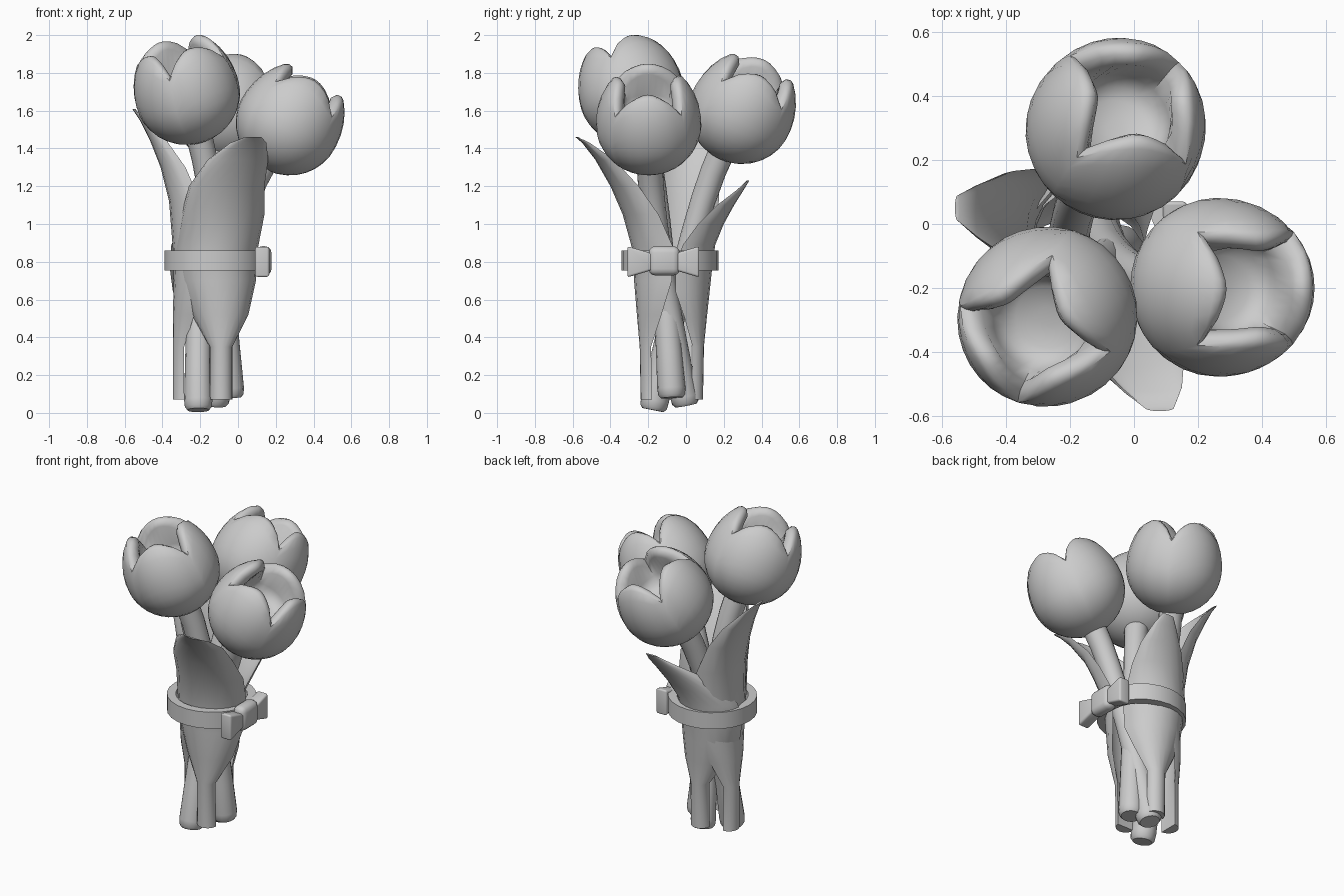
import bpy, bmesh
from math import sin, cos, pi, radians
from mathutils import Vector

if "Cube" in bpy.data.objects:
    bpy.data.objects.remove(bpy.data.objects["Cube"])


def finish(name, bm, angle=40):
    bmesh.ops.recalc_face_normals(bm, faces=bm.faces)
    me = bpy.data.meshes.new(name)
    bm.to_mesh(me)
    bm.free()
    ob = bpy.data.objects.new(name, me)
    bpy.context.collection.objects.link(ob)
    bpy.ops.object.select_all(action='DESELECT')
    ob.select_set(True)
    bpy.context.view_layer.objects.active = ob
    bpy.ops.object.shade_smooth_by_angle(angle=radians(angle))
    return ob


def loft(bm, rings, cap_start=True, cap_end=True):
    vs = [[bm.verts.new(p) for p in r] for r in rings]
    n = len(vs[0])
    for a, b in zip(vs, vs[1:]):
        for i in range(n):
            j = (i + 1) % n
            bm.faces.new((a[i], a[j], b[j], b[i]))
    if cap_start:
        bm.faces.new(vs[0])
    if cap_end:
        bm.faces.new(vs[-1])


# tulip head: egg-shaped cup with a four-lobed rim and an inner hollow
def head(name, centre, axis, notch):
    rot = Vector((0, 0, 1)).rotation_difference(axis)
    n, rows = 32, 12
    us = [2 * pi * i / n + radians(notch) for i in range(n)]
    lobes = [abs(sin(2 * (u - radians(notch)))) ** 0.65 for u in us]
    rings = []

    def ring(f):
        pts = []
        for u, l in zip(us, lobes):
            r, z = f(l)
            pts.append(rot @ Vector((r * cos(u), r * sin(u), z)) + centre)
        rings.append(pts)

    def outer(l, t):
        th = radians(8 + t * (109 + 22 * l))
        return 0.28 * sin(th), -(0.27 if th < pi / 2 else 0.345) * cos(th)

    for k in range(rows + 1):
        ring(lambda l: outer(l, k / rows))
    # rounded lip, then the inner wall down to a floor
    for drop, shrink in ((-0.012, 0.02), (-0.008, 0.045), (0.025, 0.065)):
        ring(lambda l: (outer(l, 1)[0] - shrink, outer(l, 1)[1] - drop))
    for r, z in ((0.155, 0.085), (0.135, 0.04), (0.10, 0.015), (0.03, 0.005)):
        ring(lambda l: (r, z))
    bm = bmesh.new()
    loft(bm, rings)
    finish(name, bm, 50)


# stem: bent tube with a slightly flared, rounded foot
def stem(name, foot, centre, axis):
    top = centre - axis * 0.23
    mid = top - axis * 0.38
    foot = Vector(foot)
    rings = []
    for t, r in ((0, .058), (.008, .071), (.025, .075), (.12, .070), (.25, .066),
                 (.4, .065), (.55, .065), (.7, .066), (.85, .068), (1, .07)):
        p = foot * (1 - t) ** 2 + mid * (2 * t * (1 - t)) + top * t * t
        d = ((mid - foot) * (1 - t) + (top - mid) * t).normalized()
        q = Vector((0, 0, 1)).rotation_difference(d)
        rings.append([p + q @ Vector((r * cos(a * pi / 8), r * sin(a * pi / 8), 0))
                      for a in range(16)])
    bm = bmesh.new()
    loft(bm, rings)
    finish(name, bm, 50)


flowers = (
    ("left", (-.268, -.287, 1.69), (-.26, -.26, .93), 75, (-.04, -.075, .08)),
    ("right", (.265, -.198, 1.53), (.53, -.02, .85), 45, (-.12, 0, .04)),
    ("back", (-.06, .29, 1.59), (.26, .42, .86), 45, (-.21, -.175, .015)),
)
for label, c, ax, notch, foot in flowers:
    c, ax = Vector(c), Vector(ax).normalized()
    head("tulip_head_" + label, c, ax, notch)
    stem("stem_" + label, foot, c, ax)

# leaf cross-sections from foot to tip: half width, curl depth, thickness
SECTION = ((.06, .06, .06), (.06, .06, .06), (.15, .13, .04), (.205, .2, .03),
           (.22, .22, .03), (.22, .19, .03), (.20, .15, .03), (.16, .10, .03),
           (.095, .04, .025), (.045, .01, .015))


def leaf(name, out, side, path, scale=1.0):
    out, side = Vector(out), Vector(side)
    rings = []
    for k, ((s, o, z), (w, d, th)) in enumerate(zip(path, SECTION)):
        f = scale if k > 1 else 1
        w, d = w * f, d * f
        angs = [(-1 + i / 5) * pi / 2 for i in range(11)]
        arc = [(s + w * sin(a), o - d * (1 - cos(a))) for a in angs]
        back = [(s + w * sin(a) * (1 - .1 * cos(a)), o - d * (1 - cos(a)) - th * cos(a))
                for a in angs[-2:0:-1]]
        rings.append([side * p + out * q + Vector((0, 0, z)) for p, q in arc + back])
    bm = bmesh.new()
    loft(bm, rings)
    finish(name, bm, 50)


leaf("leaf_front", (0, -1, 0), (1, 0, 0), (
    (-.09, .24, .07), (-.09, .245, .35), (-.095, .26, .52), (-.11, .275, .70),
    (-.115, .285, .87), (-.08, .335, 1.05), (-.06, .40, 1.2), (0, .48, 1.34),
    (.055, .55, 1.43), (.08, .585, 1.46)))
leaf("leaf_left", (-1, 0, 0), (0, 1, 0), (
    (-.03, .345, .07), (-.03, .345, .35), (-.04, .345, .52), (-.05, .34, .70),
    (-.045, .345, .87), (-.02, .365, 1.12), (0, .41, 1.3), (.025, .465, 1.44),
    (.04, .52, 1.55), (.05, .56, 1.61)), .88)
leaf("leaf_back", (0, 1, 0), (1, 0, 0), (
    (-.13, .09, .07), (-.13, .095, .35), (-.145, .11, .5), (-.16, .125, .64),
    (-.165, .14, .78), (-.155, .155, .89), (-.11, .2, 1.0), (-.06, .255, 1.1),
    (-.01, .305, 1.18), (.015, .335, 1.23)), .9)

# ribbon band round the bunch
bm = bmesh.new()
rings = []
for r, z in ((.262, .755), (.262, .86), (.21, .86), (.21, .755), (.262, .755)):
    rings.append([(-.128 + r * cos(a * pi / 12), -.085 + r * .98 * sin(a * pi / 12), z)
                  for a in range(24)])
loft(bm, rings, False, False)
bmesh.ops.remove_doubles(bm, verts=bm.verts, dist=1e-5)
finish("ribbon_band", bm)


# bow on the right side: flared wings and a rounded knot
def block(name, centre, size, flare=0, bevel=.012):
    bm = bmesh.new()
    bmesh.ops.create_cube(bm, size=1)
    for v in bm.verts:
        if v.co.y * flare < 0:
            v.co.z *= .5
        v.co = Vector(centre) + Vector([a * b for a, b in zip(v.co, size)])
    bmesh.ops.bevel(bm, geom=bm.edges[:], offset=bevel, segments=3, profile=.5,
                    affect='EDGES')
    finish(name, bm)


block("bow_wing_front", (.128, -.24, .8), (.075, .14, .165), -1)
block("bow_wing_back", (.128, 0, .8), (.075, .14, .165), 1)
block("bow_knot", (.135, -.115, .805), (.085, .165, .155), 0, .035)
